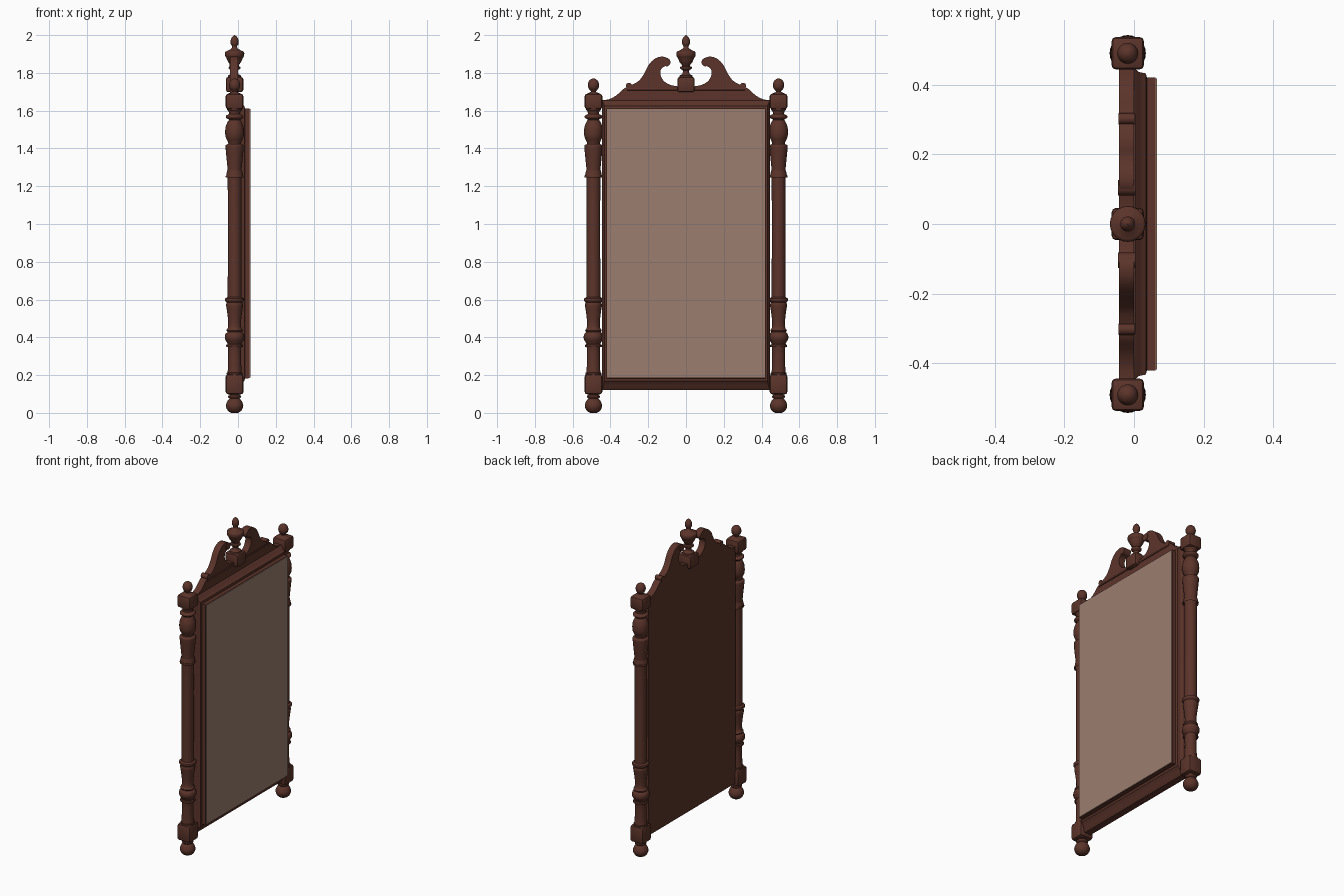
import bpy, bmesh, math
from mathutils import Vector

if "Cube" in bpy.data.objects:
    bpy.data.objects.remove(bpy.data.objects["Cube"])


def material(name, rgb):
    m = bpy.data.materials.new(name)
    m.diffuse_color = (*rgb, 1)
    m.use_nodes = True
    m.node_tree.nodes["Principled BSDF"].inputs["Base Color"].default_value = m.diffuse_color
    return m


WOOD = material("dark_red_wood", (0.105, 0.034, 0.023))
GLASS = material("tinted_mirror", (0.33, 0.208, 0.16))
CX = -0.018          # depth of the post axis
BACK, FACE = -0.043, 0.0


def finish(name, bm, mat=WOOD, angle=35):
    bmesh.ops.recalc_face_normals(bm, faces=bm.faces)
    me = bpy.data.meshes.new(name)
    bm.to_mesh(me)
    bm.free()
    me.materials.append(mat)
    ob = bpy.data.objects.new(name, me)
    bpy.context.collection.objects.link(ob)
    bpy.ops.object.select_all(action='DESELECT')
    ob.select_set(True)
    bpy.context.view_layer.objects.active = ob
    bpy.ops.object.shade_smooth_by_angle(angle=math.radians(angle))
    return ob


def smooth_path(pts, steps=4):
    """Catmull-Rom curve through the points."""
    p = [Vector(q) for q in pts]
    p = [p[0]] + p + [p[-1]]
    out = []
    for a, b, c, d in zip(p, p[1:], p[2:], p[3:]):
        for i in range(steps):
            t = i / steps
            out.append(0.5 * (2 * b + (c - a) * t + (2 * a - 5 * b + 4 * c - d) * t * t
                              + (3 * b - a - 3 * c + d) * t ** 3))
    return out + [p[-1]]


def lathe(name, y, profile, steps=3, n=24):
    bm = bmesh.new()
    rings = []
    for r, z in smooth_path(profile, steps):
        r = max(r, 0.001)
        rings.append([bm.verts.new((CX + r * math.cos(2 * math.pi * k / n),
                                    y + r * math.sin(2 * math.pi * k / n), z)) for k in range(n)])
    for a, b in zip(rings, rings[1:]):
        for k in range(n):
            bm.faces.new((a[k], a[(k + 1) % n], b[(k + 1) % n], b[k]))
    bm.faces.new(rings[0])
    bm.faces.new(rings[-1])
    return finish(name, bm)


def box(name, x0, x1, y0, y1, z0, z1, bevel=0.0, mat=WOOD):
    bm = bmesh.new()
    bmesh.ops.create_cube(bm, size=1)
    for v in bm.verts:
        v.co = Vector(((x0 + x1) / 2 + v.co.x * (x1 - x0),
                       (y0 + y1) / 2 + v.co.y * (y1 - y0),
                       (z0 + z1) / 2 + v.co.z * (z1 - z0)))
    if bevel:
        bmesh.ops.bevel(bm, geom=bm.edges[:], offset=bevel, segments=2,
                        affect='EDGES', profile=0.5)
    return finish(name, bm, mat)


def disc(name, y, z, r, x0, x1):
    bm = bmesh.new()
    a, b = [[bm.verts.new((x, y + r * math.cos(k * math.pi / 8), z + r * math.sin(k * math.pi / 8)))
             for k in range(16)] for x in (x0, x1)]
    for k in range(16):
        bm.faces.new((a[k], a[(k + 1) % 16], b[(k + 1) % 16], b[k]))
    bm.faces.new(a)
    bm.faces.new(b)
    return finish(name, bm)


# Turned post profiles: (radius, height)
FOOT = [(0.018, 0.0), (0.036, 0.012), (0.046, 0.038), (0.036, 0.066), (0.026, 0.075),
        (0.034, 0.082), (0.034, 0.09), (0.026, 0.096), (0.026, 0.115)]
COLUMN = [(0.04, 0.19), (0.042, 0.212), (0.036, 0.225), (0.035, 0.345), (0.044, 0.35),
          (0.044, 0.36), (0.037, 0.366), (0.048, 0.385), (0.052, 0.40), (0.048, 0.418),
          (0.038, 0.428), (0.044, 0.436), (0.036, 0.45), (0.034, 0.48), (0.039, 0.53),
          (0.045, 0.57), (0.042, 0.585), (0.05, 0.594), (0.05, 0.606), (0.038, 0.613),
          (0.0365, 0.63), (0.0365, 1.235), (0.046, 1.245), (0.046, 1.256), (0.037, 1.263),
          (0.038, 1.30), (0.045, 1.37), (0.048, 1.408), (0.046, 1.418), (0.034, 1.424),
          (0.036, 1.435), (0.047, 1.46), (0.05, 1.485), (0.047, 1.515), (0.036, 1.543),
          (0.03, 1.552), (0.045, 1.562), (0.045, 1.574), (0.03, 1.582), (0.032, 1.596),
          (0.04, 1.605), (0.04, 1.62)]
BALL_FINIAL = [(0.034, 1.675), (0.032, 1.69), (0.016, 1.698), (0.015, 1.705), (0.026, 1.718),
               (0.03, 1.738), (0.023, 1.758), (0.01, 1.768), (0.001, 1.77)]
URN = [(0.036, 1.77), (0.034, 1.786), (0.02, 1.794), (0.017, 1.812), (0.03, 1.822),
       (0.03, 1.832), (0.02, 1.838), (0.033, 1.856), (0.044, 1.88), (0.05, 1.89),
       (0.05, 1.91), (0.036, 1.918), (0.016, 1.93), (0.014, 1.942), (0.02, 1.952),
       (0.021, 1.972), (0.013, 1.99), (0.001, 2.0)]

# Side posts with square blocks, feet and finials
for side, s in (("left", -1), ("right", 1)):
    y = s * 0.49
    lathe(side + "_foot", y, FOOT)
    lathe(side + "_column", y, COLUMN)
    lathe(side + "_finial", y, BALL_FINIAL)
    for part, z0, z1 in (("lower", 0.098, 0.205), ("upper", 1.608, 1.69)):
        box(f"{side}_{part}_block", CX - 0.047, CX + 0.047, y - 0.047, y + 0.047, z0, z1, 0.014)

# Moulded frame: rectangular rings stepping forward (x, half width, bottom, top)
RINGS = [(BACK, 0.446, 0.12, 1.655), (FACE, 0.446, 0.12, 1.655), (0.006, 0.443, 0.128, 1.65),
         (0.014, 0.436, 0.142, 1.64), (0.025, 0.434, 0.162, 1.63), (0.034, 0.432, 0.17, 1.625),
         (0.037, 0.42, 0.182, 1.612), (0.062, 0.42, 0.184, 1.612)]
bm = bmesh.new()
loops = [[bm.verts.new((x, sy * h, z)) for sy, z in ((-1, b), (1, b), (1, t), (-1, t))]
         for x, h, b, t in RINGS]
for a, b in zip(loops, loops[1:]):
    for k in range(4):
        bm.faces.new((a[k], a[(k + 1) % 4], b[(k + 1) % 4], b[k]))
bm.faces.new(loops[0])
bm.faces.new(loops[-1])
finish("frame", bm, angle=30)

# Mirror plate
box("mirror_glass", 0.0615, 0.066, -0.417, 0.417, 0.187, 1.609, mat=GLASS)

# Crest board with a pair of swan-neck scrolls, outlined from the post to the middle
SHOULDER = [(0.45, 1.655), (0.41, 1.66), (0.37, 1.68), (0.335, 1.712), (0.318, 1.722)]
SWAN = [(0.29, 1.735), (0.25, 1.758), (0.222, 1.795), (0.198, 1.842), (0.165, 1.875),
        (0.128, 1.886), (0.098, 1.877), (0.085, 1.855), (0.095, 1.836), (0.112, 1.835),
        (0.13, 1.822), (0.136, 1.795), (0.12, 1.76), (0.085, 1.737), (0.04, 1.728)]
half = [(0.45, 1.62)] + [tuple(p) for p in smooth_path(SHOULDER) + smooth_path(SWAN)]
outline = half + [(-y, z) for y, z in reversed(half)]
bm = bmesh.new()
face = bm.faces.new([bm.verts.new((BACK, y, z)) for y, z in outline])
ext = bmesh.ops.extrude_face_region(bm, geom=[face])
bmesh.ops.translate(bm, vec=(FACE - BACK, 0, 0),
                    verts=[v for v in ext["geom"] if isinstance(v, bmesh.types.BMVert)])
bmesh.ops.triangulate(bm, faces=[f for f in bm.faces if len(f.verts) > 4])
finish("crest", bm)

# Crest trim: horizontal bead, scroll eyes and small shoulder scrolls
box("crest_bead", BACK, FACE + 0.005, -0.315, 0.315, 1.708, 1.72, 0.003)
for side, s in (("left", -1), ("right", 1)):
    disc(side + "_scroll_eye", s * 0.104, 1.857, 0.022, BACK - 0.003, FACE + 0.004)
    disc(side + "_shoulder_scroll", s * 0.302, 1.732, 0.016, BACK - 0.002, FACE + 0.002)

# Central pedestal and urn finial
box("pedestal", CX - 0.046, CX + 0.046, -0.046, 0.046, 1.698, 1.778, 0.012)
lathe("urn_finial", 0, URN)
